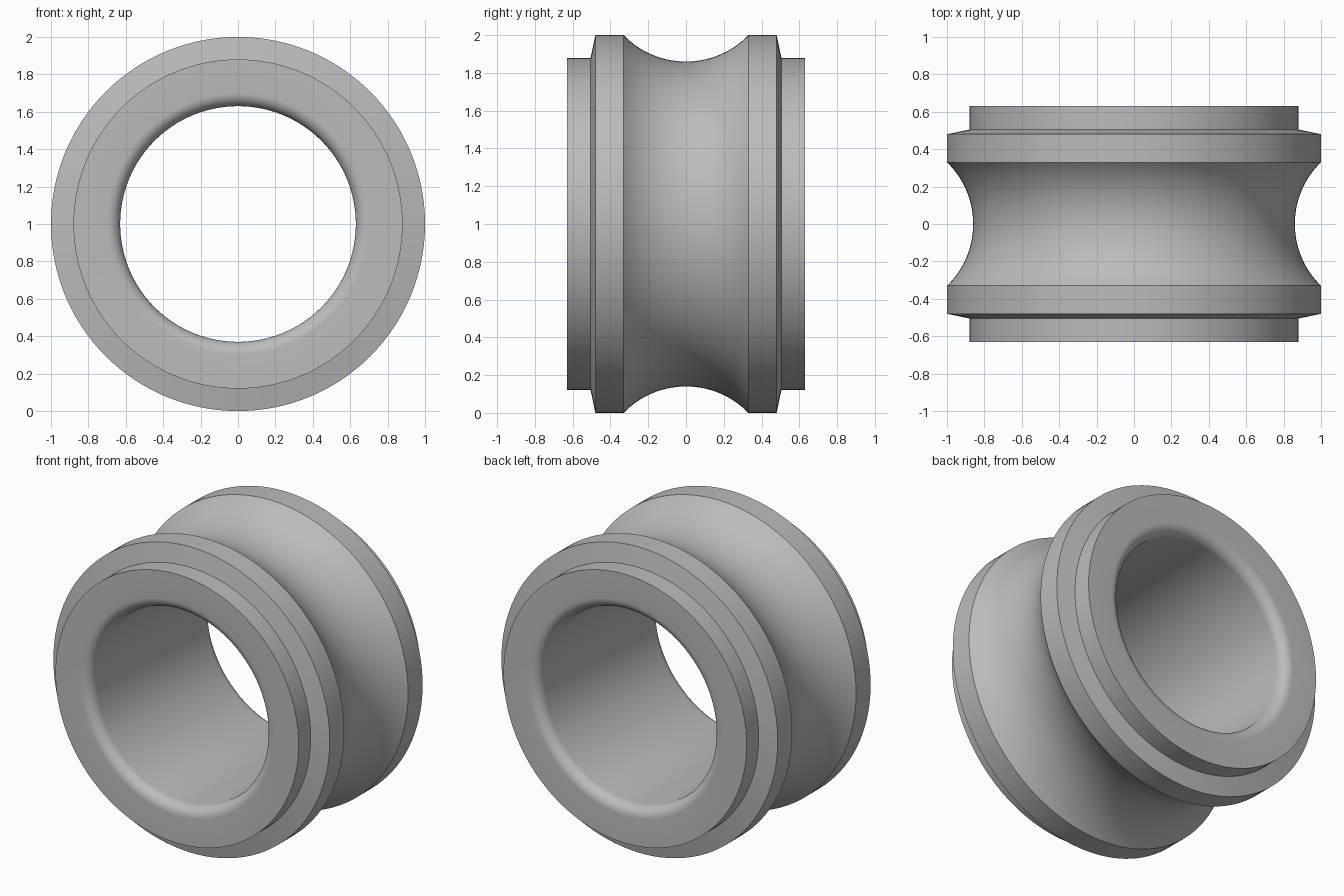
import bpy, bmesh
from math import sin, cos, pi, asin, radians
from mathutils import Vector

cube = bpy.data.objects.get("Cube")
if cube:
    bpy.data.objects.remove(cube, do_unlink=True)

SEGMENTS = 128
HALF_WIDTH, BORE, HUB, RIM = 0.63, 0.63, 0.88, 1.0
FILLET = 0.07
GROOVE_HALF, GROOVE_DEPTH = 0.33, 0.14

# Half of the cross-section as (y, radius), from the groove centre to the bore
groove_r = (GROOVE_HALF**2 + GROOVE_DEPTH**2) / (2 * GROOVE_DEPTH)
sweep = asin(GROOVE_HALF / groove_r)
floor = RIM - GROOVE_DEPTH
half = []
for i in range(15):
    a = sweep * i / 14
    half.append((groove_r * sin(a), floor + groove_r * (1 - cos(a))))
# Rim land, sloped shoulder and end collar
half += [(0.48, RIM), (0.505, HUB), (HALF_WIDTH, HUB)]
# Rounded mouth of the bore
for i in range(9):
    a = pi / 2 * i / 8
    half.append((HALF_WIDTH - FILLET * (1 - cos(a)),
                 BORE + FILLET * (1 - sin(a))))
profile = half + [(-y, r) for y, r in reversed(half[1:])]

# Revolve the closed section around the y axis
bm = bmesh.new()
ring = [bm.verts.new((0, y, r + 0.0)) for y, r in profile]
edges = [bm.edges.new((v, ring[(i + 1) % len(ring)])) for i, v in enumerate(ring)]
bmesh.ops.spin(bm, geom=ring + edges, cent=(0, 0, 0), axis=(0, 1, 0),
               angle=2 * pi, steps=SEGMENTS, use_merge=True)
bmesh.ops.remove_doubles(bm, verts=bm.verts, dist=1e-5)
bmesh.ops.recalc_face_normals(bm, faces=bm.faces)
bmesh.ops.translate(bm, verts=bm.verts, vec=Vector((0, 0, RIM)))
mesh = bpy.data.meshes.new("grooved_ring")
bm.to_mesh(mesh)
bm.free()

# Plain grey metal
grey = bpy.data.materials.new("plain grey")
grey.use_nodes = True
colour = (0.5, 0.5, 0.5, 1)
grey.diffuse_color = colour
grey.node_tree.nodes["Principled BSDF"].inputs["Base Color"].default_value = colour
mesh.materials.append(grey)

body = bpy.data.objects.new("grooved_ring", mesh)
bpy.context.collection.objects.link(body)
bpy.ops.object.select_all(action='DESELECT')
body.select_set(True)
bpy.context.view_layer.objects.active = body
bpy.ops.object.shade_smooth_by_angle(angle=radians(30))
